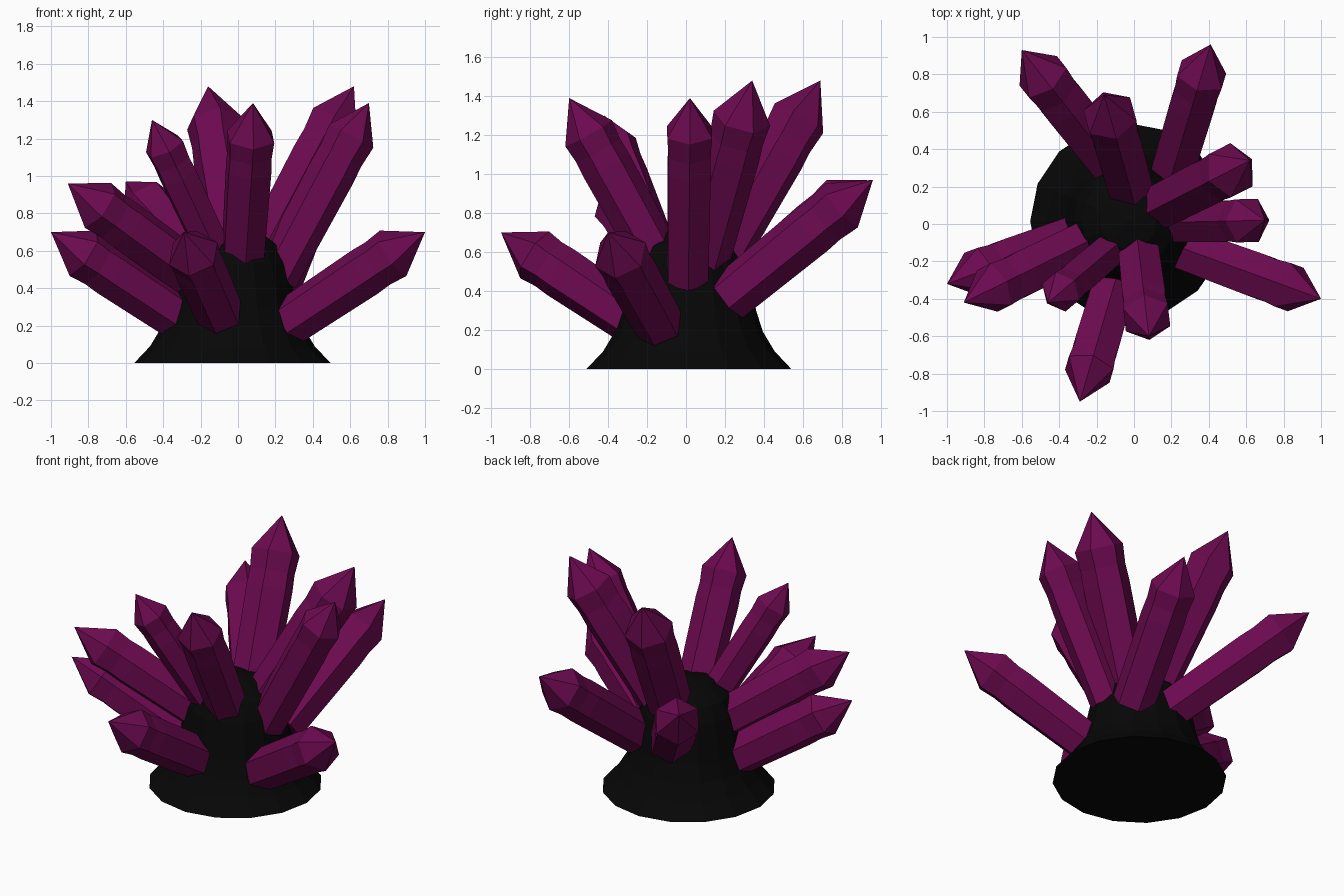
import bpy, bmesh, math
from mathutils import Vector

if "Cube" in bpy.data.objects:
    bpy.data.objects.remove(bpy.data.objects["Cube"])


def material(name, color):
    m = bpy.data.materials.new(name)
    m.diffuse_color = color
    m.use_nodes = True
    m.node_tree.nodes["Principled BSDF"].inputs["Base Color"].default_value = m.diffuse_color
    return m


def lathe(name, rings, sides, frame, mat):
    """Sweep polygon rings (radius, height) along a local frame; zero radius makes a point."""
    origin, u, v, w = frame
    bm = bmesh.new()
    loops = []
    for r, h in rings:
        if r == 0:
            loops.append([bm.verts.new(origin + w * h)] * sides)
            continue
        loops.append([bm.verts.new(origin + w * h
                                   + u * r * math.cos(2 * math.pi * i / sides)
                                   + v * r * math.sin(2 * math.pi * i / sides))
                      for i in range(sides)])
    bm.faces.new(loops[0][::-1])
    for a, b in zip(loops, loops[1:]):
        for i in range(sides):
            j = (i + 1) % sides
            quad = [a[i], a[j], b[j], b[i]]
            bm.faces.new(list(dict.fromkeys(quad)))
    mesh = bpy.data.meshes.new(name)
    bmesh.ops.recalc_face_normals(bm, faces=bm.faces)
    bm.to_mesh(mesh)
    bm.free()
    ob = bpy.data.objects.new(name, mesh)
    bpy.context.collection.objects.link(ob)
    mesh.materials.append(mat)


rock = material("dark_rock", (0.002, 0.002, 0.002, 1))
purple = material("purple_crystal", (0.15, 0.003, 0.08, 1))

# Flared rock core with a domed top
X, Y, Z = Vector((1, 0, 0)), Vector((0, 1, 0)), Vector((0, 0, 1))
core = [(.525, 0), (.44, .09), (.38, .19), (.345, .30), (.32, .42),
        (.295, .53), (.25, .63), (.15, .70), (0, .73)]
lathe("rock_core", core, 16, (Vector((-.03, .015, 0)), X, Y, Z), rock)

# Crystals: tip, point where it leaves the rock, radius
crystals = [
    ((1.0, -.40, .70), (.29, -.14, .23), .143),
    ((-.29, -.95, .70), (-.105, -.32, .28), .143),
    ((-1.0, -.32, .70), (-.32, -.07, .25), .143),
    ((-.91, -.42, .96), (-.22, -.08, .46), .143),
    ((-.60, .93, .97), (-.07, .26, .395), .147),
    ((.41, .96, .97), (.20, .26, .40), .143),
    ((-.16, .69, 1.48), (-.02, .19, .60), .15),
    ((.62, .34, 1.48), (.15, .10, .60), .15),
    ((.70, .02, 1.39), (.23, .01, .51), .133),
    ((.08, -.60, 1.39), (.03, -.18, .63), .138),
    ((-.46, -.42, 1.30), (-.14, -.15, .62), .112),
]
for n, (tip, root, r) in enumerate(crystals, 1):
    tip, root = Vector(tip), Vector(root)
    w = (tip - root).normalized()
    v = w.cross(Z).normalized()
    u = v.cross(w)                      # one hexagon corner faces up
    start = root - w * .06
    length = (tip - start).length
    shoulder = length - 1.5 * r
    rings = [(r * .9, 0), (r * .96, shoulder * .74), (r * .93, shoulder * .86),
             (r, shoulder), (0, length)]
    lathe(f"crystal_{n}", rings, 6, (start, u, v, w), purple)
